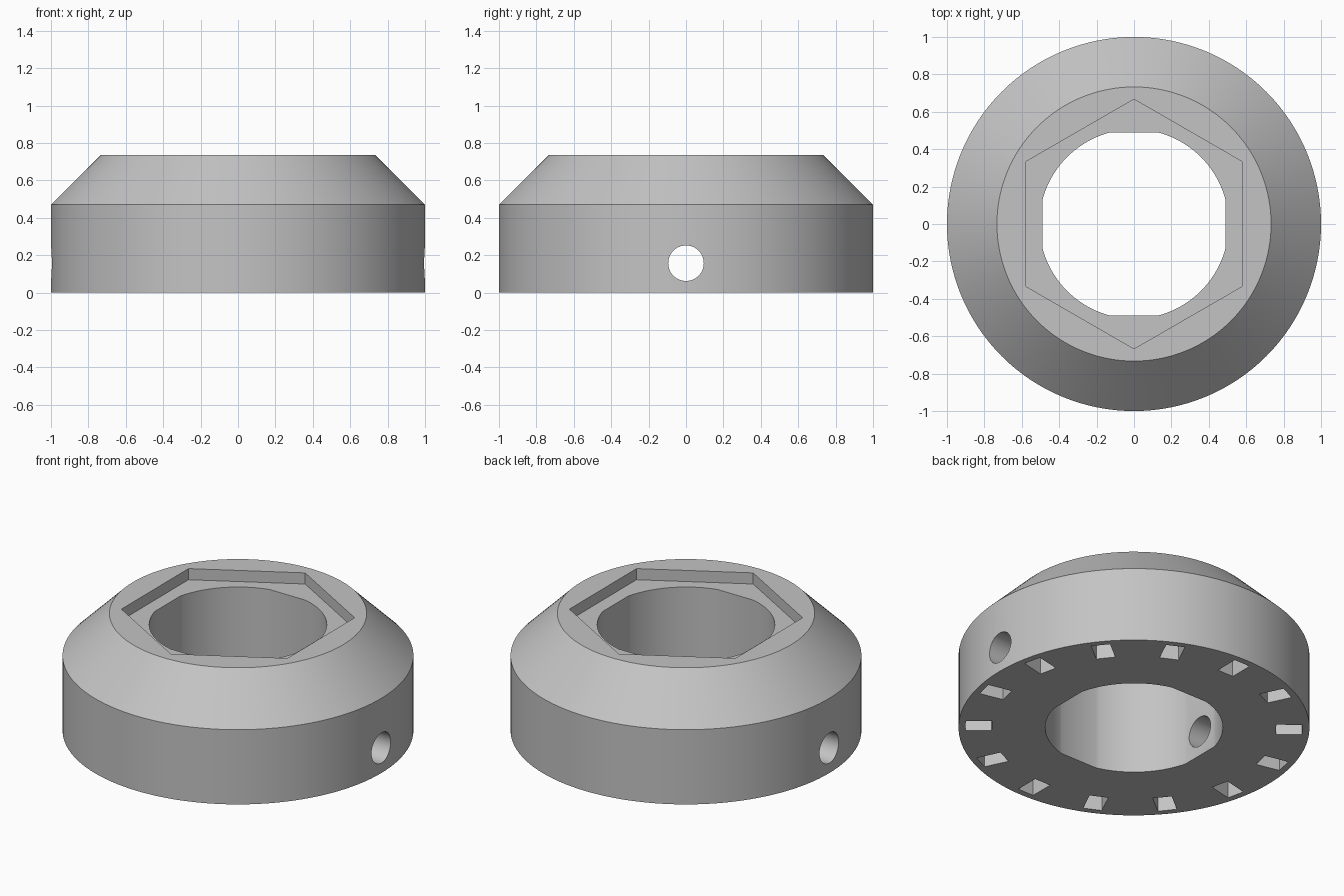
import bpy
import bmesh
import math
from mathutils import Matrix, Vector

if "Cube" in bpy.data.objects:
    bpy.data.objects.remove(bpy.data.objects["Cube"])

SEGMENTS = 128
HEIGHT = 0.735

steel = bpy.data.materials.new("plain_grey")
steel.use_nodes = True
grey = (0.55, 0.55, 0.55, 1)
steel.diffuse_color = grey
steel.node_tree.nodes["Principled BSDF"].inputs["Base Color"].default_value = grey


def make_object(name, bm):
    bmesh.ops.recalc_face_normals(bm, faces=bm.faces)
    mesh = bpy.data.meshes.new(name)
    bm.to_mesh(mesh)
    bm.free()
    mesh.materials.append(steel)
    obj = bpy.data.objects.new(name, mesh)
    bpy.context.collection.objects.link(obj)
    return obj


def ring(radius, sides, turn=0.0):
    step = math.tau / sides
    return [(radius * math.cos(turn + i * step), radius * math.sin(turn + i * step))
            for i in range(sides)]


def prism(name, outline, z0, z1):
    """Extrude a flat outline between two heights."""
    bm = bmesh.new()
    face = bm.faces.new([bm.verts.new((x, y, z0)) for x, y in outline])
    new = bmesh.ops.extrude_face_region(bm, geom=[face])["geom"]
    verts = [v for v in new if isinstance(v, bmesh.types.BMVert)]
    bmesh.ops.translate(bm, verts=verts, vec=Vector((0, 0, z1 - z0)))
    return make_object(name, bm)


def cut(target, cutter):
    """Subtract the cutter for good and discard it."""
    mod = target.modifiers.new("cut", "BOOLEAN")
    mod.operation = "DIFFERENCE"
    mod.solver = "EXACT"
    mod.object = cutter
    bpy.context.view_layer.objects.active = target
    bpy.ops.object.modifier_apply(modifier=mod.name)
    bpy.data.objects.remove(cutter)


# Collar body: straight wall with a wide chamfer on top
bm = bmesh.new()
loops = [[bm.verts.new((x, y, z)) for x, y in ring(r, SEGMENTS)]
         for r, z in ((1, 0), (1, 0.47), (0.733, HEIGHT))]
for low, high in zip(loops, loops[1:]):
    for i in range(SEGMENTS):
        j = (i + 1) % SEGMENTS
        bm.faces.new((low[i], low[j], high[j], high[i]))
bm.faces.new(loops[0])
bm.faces.new(loops[-1])
collar = make_object("collar", bm)

# Round bore with four flats
flat = 0.49
bore = [(max(-flat, min(flat, x)), max(-flat, min(flat, y)))
        for x, y in ring(0.506, SEGMENTS)]
arc = [p for p in bore if max(abs(p[0]), abs(p[1])) < flat - 0.0001]
corner = math.sqrt(0.506 ** 2 - flat ** 2)
for s in (-1, 1):
    for t in (-1, 1):
        arc += [(s * flat, t * corner), (s * corner, t * flat)]
arc.sort(key=lambda p: math.atan2(p[1], p[0]))
cut(collar, prism("bore_cutter", arc, -0.2, 1))

# Shallow hexagonal recess in the top
cut(collar, prism("hex_cutter", ring(0.667, 6, math.pi / 2), HEIGHT - 0.07, 1))

# Cross hole through both side walls
bm = bmesh.new()
bmesh.ops.create_cone(bm, cap_ends=True, segments=48, radius1=0.095, radius2=0.095, depth=3,
                      matrix=Matrix.Translation((0, 0, 0.157)) @ Matrix.Rotation(math.pi / 2, 4, "Y"))
cut(collar, make_object("cross_hole_cutter", bm))

# Ring of rectangular pockets in the underside
pocket_depth = 0.13
bm = bmesh.new()
for i in range(14):
    turn = Matrix.Rotation(math.pi / 2 + i * math.tau / 14, 4, "Z")
    size = Matrix.Diagonal((0.15, 0.11, 2 * pocket_depth, 1))
    bmesh.ops.create_cube(bm, size=1, matrix=turn @ Matrix.Translation((0.885, 0, 0)) @ size)
cut(collar, make_object("pocket_cutter", bm))

# Smooth round walls, crisp edges
bpy.ops.object.select_all(action="DESELECT")
collar.select_set(True)
bpy.context.view_layer.objects.active = collar
bpy.ops.object.shade_smooth_by_angle(angle=math.radians(20))
